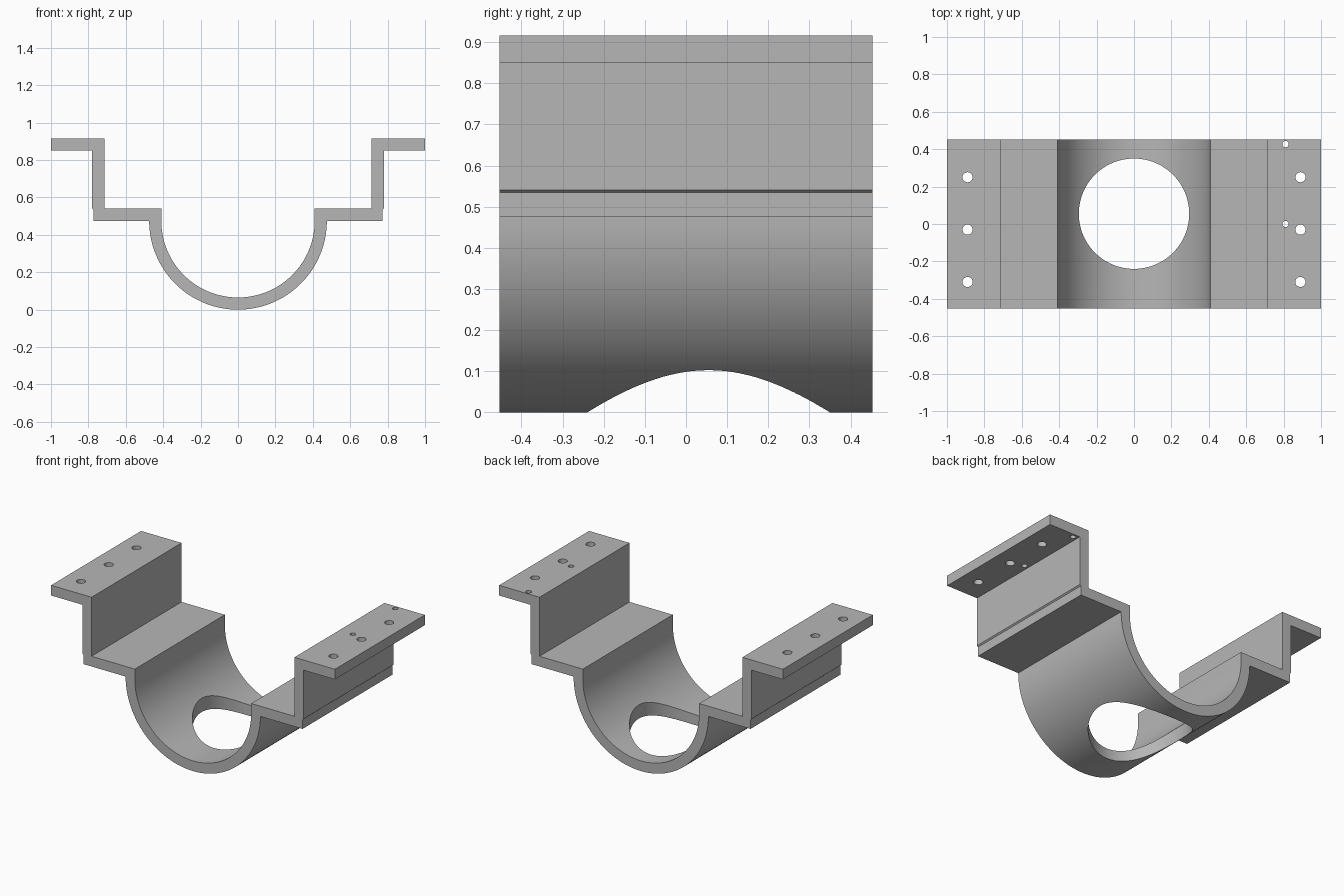
import bpy, bmesh, math

cube = bpy.data.objects.get("Cube")
if cube:
    bpy.data.objects.remove(cube, do_unlink=True)

# Main dimensions
HALF_DEPTH = 0.453
OUTER, INNER = 0.475, 0.41
TOP, FLANGE_BOTTOM = 0.916, 0.851
SHELF_TOP, SHELF_BOTTOM = 0.54, OUTER
WALL_IN, WALL_OUT = 0.715, 0.78
SEGMENTS = 64

# Material
grey = bpy.data.materials.new("bracket grey")
grey.use_nodes = True
colour = (0.47, 0.47, 0.47, 1)
grey.diffuse_color = colour
grey.node_tree.nodes["Principled BSDF"].inputs["Base Color"].default_value = colour


def arc(radius):
    """Lower half circle from +x to -x."""
    return [(radius * math.cos(a), OUTER - radius * math.sin(a))
            for a in (math.pi * i / SEGMENTS for i in range(SEGMENTS + 1))]


def mirrored(points):
    return [(-x, z) for x, z in reversed(points)]


def add_cutter(name, x, y, z, radius, depth, sides):
    bpy.ops.mesh.primitive_cylinder_add(vertices=sides, radius=radius,
                                        depth=depth, location=(x, y, z))
    cutter = bpy.context.object
    cutter.name = name
    cutter.hide_render = True
    return cutter


# Cross-section: flange, wall, shelf with a small bevelled lip, half-round trough
upper = [(INNER, SHELF_TOP), (WALL_IN, SHELF_TOP), (WALL_IN, TOP), (1, TOP)]
lower = [(1, FLANGE_BOTTOM), (WALL_OUT, FLANGE_BOTTOM), (WALL_OUT, 0.541),
         (0.772, 0.534), (0.772, SHELF_BOTTOM)]
profile = (upper + lower + arc(OUTER) + mirrored(lower)
           + mirrored(upper) + arc(INNER)[::-1])

bm = bmesh.new()
face = bm.faces.new([bm.verts.new((x, -HALF_DEPTH, z)) for x, z in profile])
extruded = bmesh.ops.extrude_face_region(bm, geom=[face])
bmesh.ops.translate(bm, vec=(0, 2 * HALF_DEPTH, 0),
                    verts=[g for g in extruded["geom"] if isinstance(g, bmesh.types.BMVert)])
if not any(f for f in bm.faces if f.normal.y < -0.9 or f.calc_center_median().y < -0.4):
    bm.faces.new([v for v in bm.verts if v.co.y < 0])
bmesh.ops.recalc_face_normals(bm, faces=bm.faces)
mesh = bpy.data.meshes.new("trough_bracket")
bm.to_mesh(mesh)
bm.free()
bracket = bpy.data.objects.new("trough_bracket", mesh)
bpy.context.collection.objects.link(bracket)
mesh.materials.append(grey)

# Drain opening, screw holes in both flanges, pin holes in the left flange
cutters = [add_cutter("opening_cutter", 0, 0.055, 0.1, 0.295, 0.6, 96)]
for side in (-1, 1):
    for y in (-0.31, -0.03, 0.25):
        cutters.append(add_cutter("screw_hole_cutter", side * 0.89, y, 0.88, 0.027, 0.3, 32))
for y in (0.0, 0.427):
    cutters.append(add_cutter("pin_hole_cutter", 0.81, y, 0.88, 0.017, 0.2, 24))

bpy.ops.object.select_all(action='DESELECT')
bracket.select_set(True)
bpy.context.view_layer.objects.active = bracket
for cutter in cutters:
    cut = bracket.modifiers.new("hole", 'BOOLEAN')
    cut.operation = 'DIFFERENCE'
    cut.solver = 'EXACT'
    cut.object = cutter
    bpy.ops.object.modifier_apply(modifier=cut.name)
for cutter in cutters:
    bpy.data.objects.remove(cutter, do_unlink=True)

bpy.ops.object.shade_smooth_by_angle(angle=math.radians(30))
